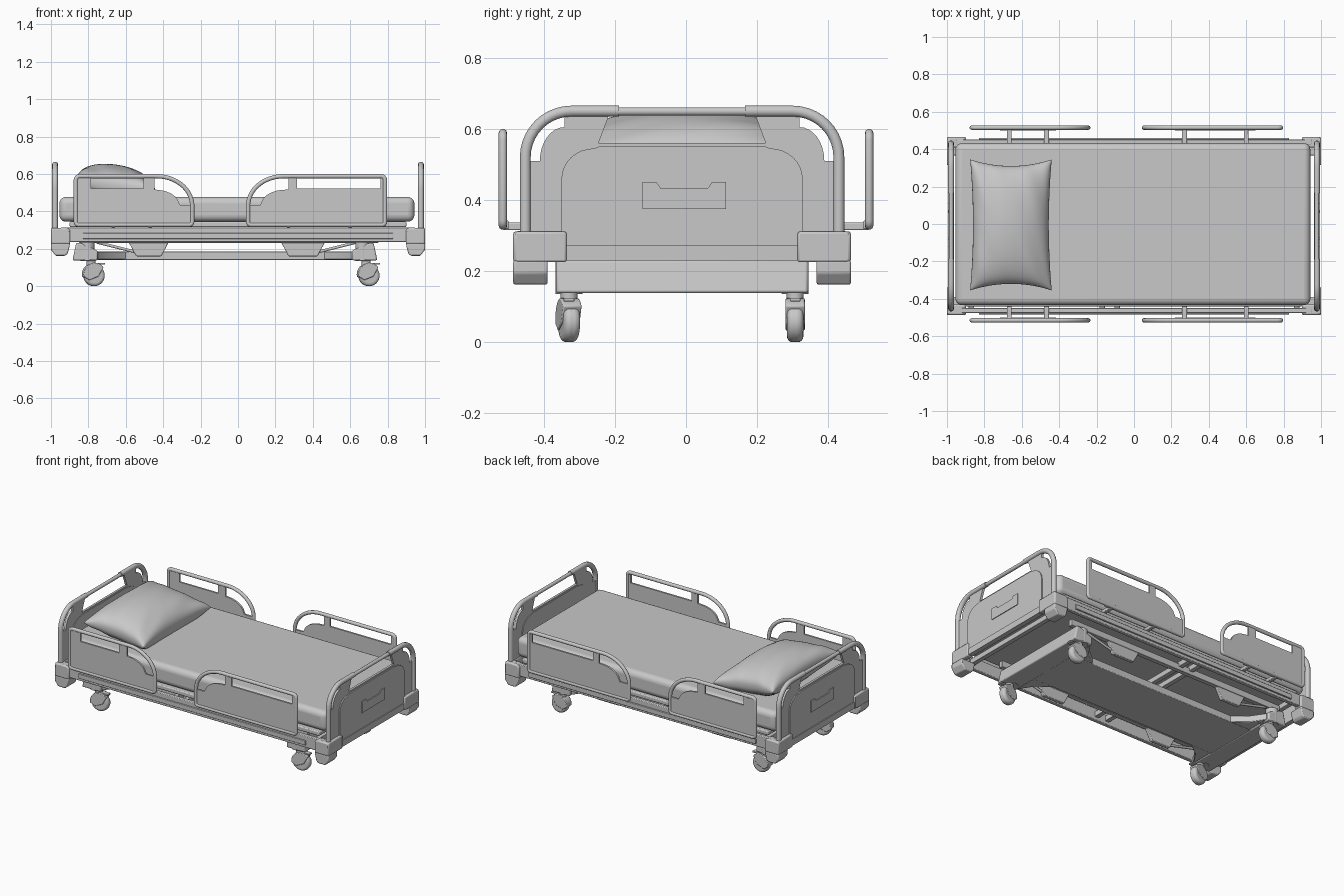
import bpy, bmesh
from math import sin, cos, pi, radians

cube = bpy.data.objects.get("Cube")
if cube:
    bpy.data.objects.remove(cube)

grey = bpy.data.materials.new("light_grey")
grey.use_nodes = True
tone = (0.58, 0.58, 0.58, 1)
grey.diffuse_color = tone
grey.node_tree.nodes["Principled BSDF"].inputs["Base Color"].default_value = tone
YC = -0.011  # slight sideways offset of the frame


def finish(bm, name, bevel=0.0, segs=2):
    bmesh.ops.recalc_face_normals(bm, faces=bm.faces)
    me = bpy.data.meshes.new(name)
    bm.to_mesh(me)
    bm.free()
    ob = bpy.data.objects.new(name, me)
    bpy.context.collection.objects.link(ob)
    me.materials.append(grey)
    bpy.ops.object.select_all(action='DESELECT')
    ob.select_set(True)
    bpy.context.view_layer.objects.active = ob
    bpy.ops.object.shade_smooth_by_angle(angle=radians(35))
    if bevel:
        m = ob.modifiers.new("Bevel", 'BEVEL')
        m.width, m.segments = bevel, segs
        m.limit_method = 'ANGLE'
    return ob


def prism(name, axis, pts, lo, hi, bevel=0.0, segs=2):
    """Extrude an outline along x (y,z points), y (x,z points) or z (x,y points)."""
    place = {'x': lambda a, b, t: (t, a, b), 'y': lambda a, b, t: (a, t, b),
             'z': lambda a, b, t: (a, b, t)}[axis]
    bm = bmesh.new()
    low = [bm.verts.new(place(a, b, lo)) for a, b in pts]
    high = [bm.verts.new(place(a, b, hi)) for a, b in pts]
    bm.faces.new(low)
    bm.faces.new(high)
    for i in range(len(pts)):
        j = (i + 1) % len(pts)
        bm.faces.new((low[i], low[j], high[j], high[i]))
    return finish(bm, name, bevel, segs)


def box(name, x, y, z, bevel=0.0, segs=2):
    return prism(name, 'z', [(x[0], y[0]), (x[1], y[0]), (x[1], y[1]), (x[0], y[1])],
                 z[0], z[1], bevel, segs)


def arc(cx, cy, rx, ry, a0, a1, n=10):
    steps = [radians(a0 + (a1 - a0) * i / n) for i in range(n + 1)]
    return [(cx + rx * cos(a), cy + ry * sin(a)) for a in steps]


def tube(name, points, radius, closed=False):
    cu = bpy.data.curves.new(name, 'CURVE')
    cu.dimensions = '3D'
    cu.bevel_depth, cu.bevel_resolution, cu.use_fill_caps = radius, 3, True
    sp = cu.splines.new('POLY')
    sp.points.add(len(points) - 1)
    for p, co in zip(sp.points, points):
        p.co = (*co, 1)
    sp.use_cyclic_u, sp.use_smooth = closed, True
    cu.materials.append(grey)
    ob = bpy.data.objects.new(name, cu)
    bpy.context.collection.objects.link(ob)
    return ob


def cylinder(name, centre, radius, length, axis, turn=0, bevel=0.0):
    bm = bmesh.new()
    bmesh.ops.create_cone(bm, cap_ends=True, segments=32, radius1=radius, radius2=radius, depth=length)
    ob = finish(bm, name, bevel, 4)
    ob.location = centre
    ob.rotation_euler = (pi / 2 if axis == 'y' else 0, 0, turn)
    return ob


# Mattress and the platform below it
box("mattress", (-0.955, 0.943), (-0.434, 0.432), (0.345, 0.477), 0.035, 5)
box("platform", (-0.9, 0.9), (-0.44, 0.43), (0.316, 0.345), 0.006)


# Pillow: puffed sheet with drawn-in edges, pointed corners and creases
def pillow(n=40):
    bm = bmesh.new()
    for side in (1, -1):
        grid = []
        for i in range(n + 1):
            row = []
            for j in range(n + 1):
                u, v = sin(pi * (i / n - 0.5)), sin(pi * (j / n - 0.5))
                puff = ((1 - u * u) * (1 - v * v)) ** 0.4
                x = -0.658 + 0.218 * u * (1 - 0.07 * (1 - v * v))
                y = -0.005 + 0.35 * v * (1 - 0.10 * (1 - u * u))
                crease = 0.012 * sin(10 * u + 5 * v) * abs(u * v)
                z = 0.535 - 0.025 * u + side * 0.116 * puff + crease * puff
                row.append(bm.verts.new((x, y, max(z, 0.474))))
            grid.append(row)
        for i in range(n):
            for j in range(n):
                bm.faces.new((grid[i][j], grid[i + 1][j], grid[i + 1][j + 1], grid[i][j + 1]))
    bmesh.ops.remove_doubles(bm, verts=bm.verts, dist=0.0005)
    ob = finish(bm, "pillow")
    ob.data.polygons.foreach_set("use_smooth", [True] * len(ob.data.polygons))


pillow()


# Head and foot boards
def mirrored(half):
    return [(a + YC, b) for a, b in half] + [(-a + YC, b) for a, b in reversed(half)]


opening = arc(0.33, 0.51, 0.07, 0.095, 90, 0, 8)
board = [(0.235, 0.56), (0.205, 0.64), (0.33, 0.64)] + opening + [(0.44, 0.51), (0.455, 0.235)]
raised = [(0.235, 0.55)] + arc(0.247, 0.46, 0.092, 0.085, 90, 0, 8) + [(0.339, 0.235)]
grip = [(-0.118, 0.375), (0.118, 0.375), (0.118, 0.45), (0.078, 0.45),
        (0.066, 0.433), (-0.066, 0.433), (-0.078, 0.45), (-0.118, 0.45)]
block = [(0.99, 0.312), (0.912, 0.312), (0.897, 0.3), (0.897, 0.225), (1.0, 0.225), (1.0, 0.3)]
foot = [(0.897, 0.23), (0.91, 0.175), (0.925, 0.162), (0.975, 0.162), (1.0, 0.195), (1.0, 0.23)]
for s, end in ((-1, "head"), (1, "foot")):
    prism(end + "_board", 'x', mirrored(board), s * 0.967, s * 0.982)
    prism(end + "_board_raised_panel", 'x', mirrored(raised), s * 0.963, s * 0.989)
    prism(end + "_board_handle_plate", 'x', [(a + YC + 0.006, b) for a, b in grip], s * 0.988, s * 0.994)
    box(end + "_board_lower_band", (s * 0.962, s * 0.994), (YC - 0.335, YC + 0.335), (0.23, 0.272))
    bend = [(0.441, 0.28), (0.441, 0.42)] + arc(0.311, 0.52, 0.13, 0.13, 0, 90) + [(0.177, 0.65)]
    for m, side in ((-1, "right"), (1, "left")):
        tube(f"{end}_board_{side}_tube", [(s * 0.978, YC + m * a, b) for a, b in bend], 0.016)
        # L-shaped cover wrapping the bed corner
        prism(f"{end}_{side}_corner_block", 'y', [(s * a, b) for a, b in block],
              YC + m * 0.42, YC + m * 0.475, 0.008)
        box(f"{end}_{side}_corner_end_plate", (s * 0.962, s), (YC + m * 0.325, YC + m * 0.47),
            (0.225, 0.311), 0.006)
        prism(f"{end}_{side}_corner_foot", 'y', [(s * a, b) for a, b in foot],
              YC + m * 0.378, YC + m * 0.475, 0.006)
    tube(end + "_board_grip_bar", [(s * 0.978, YC - 0.19, 0.649), (s * 0.978, YC + 0.19, 0.649)], 0.012)


# Side guards: bent tube, panel with a window, and support arms
def guard(name, y, start, d, length, win, post, arms):
    L = length
    path = ([(L, 0.345), (L, 0.44)] + arc(L - 0.19, 0.43, 0.19, 0.158, 5, 90, 12)
            + arc(0.02, 0.568, 0.02, 0.02, 90, 180, 4) + arc(0.015, 0.343, 0.015, 0.015, 180, 270, 4)
            + arc(L - 0.015, 0.343, 0.015, 0.015, 270, 360, 4))
    tube(name + "_tube", [(start + d * a, y, b) for a, b in path], 0.012, True)
    sheet = ([(0, 0.33), (L, 0.33), (L, 0.435), (L - 0.065, 0.435)]
             + arc(L - 0.195, 0.435, 0.125, 0.08, 10, 80, 7)
             + [(post[1], 0.517), (post[1], 0.585), (post[0], 0.585), (post[0], 0.522),
                (win, 0.522), (win, 0.585), (0.005, 0.585)])
    prism(name + "_panel", 'y', [(start + d * a, b) for a, b in sheet], y - 0.006, y + 0.006)
    s = 1 if y > 0 else -1
    for x in arms:
        box(name + "_support_arm", (x - 0.013, x + 0.013), (s * 0.4, s * 0.515), (0.315, 0.337), 0.004)
    box(name + "_hinge_tab", (arms[0] - 0.05, arms[1] + 0.05), (y - s * 0.016, y), (0.318, 0.342), 0.003)


for m, side in ((-1, "right"), (1, "left")):
    guard(side + "_head_guard", m * 0.515, -0.867, 1, 0.622, 0.082, (0.363, 0.42), (-0.667, -0.468))
    guard(side + "_foot_guard", m * 0.515, 0.786, -1, 0.732, 0.025, (0.47, 0.515), (0.27, 0.6))

    # Long frame rails on each side
    y = YC + m * 0.45
    box(side + "_main_rail", (-0.95, 0.95), (y - 0.015, y + 0.012), (0.236, 0.313), 0.004)
    box(side + "_outer_strip", (-0.83, 0.83), (y + m * 0.01, y + m * 0.022), (0.253, 0.284), 0.003)
    y = YC + m * 0.32
    box(side + "_inner_beam", (-0.85, 0.75), (y - 0.015, y + 0.015), (0.232, 0.275), 0.003)

    # Hanging brackets and slanted struts
    for a, b, t in ((-0.585, -0.37, 1), (0.23, 0.465, -1)):
        prism(side + "_bracket", 'y', [(a, 0.236), (a + 0.04, 0.16), (b - 0.04, 0.16), (b, 0.236)],
              y - 0.012, y + 0.012, 0.004)
        outer = a if t > 0 else b
        tube(side + "_strut", [(outer + t * 0.03, y, 0.185), (outer - t * 0.17, y, 0.235)], 0.008)

# Cross members under the platform
for x in (-0.87, -0.17, -0.09, 0.87):
    box("cross_member", (x - 0.015, x + 0.015), (YC - 0.44, YC + 0.44), (0.255, 0.29), 0.003)

# Lower chassis: central tray, end beams and gussets
box("chassis_tray", (-0.78, 0.68), (YC - 0.18, YC + 0.18), (0.14, 0.186), 0.004)
for name, x0, x1, slant in (("head", -0.885, -0.75, 0.02), ("foot", 0.745, 0.61, -0.02)):
    prism(name + "_end_beam", 'y', [(x0, 0.138), (x1, 0.138), (x1, 0.19), (x0 + slant * 2, 0.232),
                                    (x0 + slant, 0.232)], YC - 0.355, YC + 0.355, 0.008)
    t = 1 if x1 < 0 else -1
    for m in (-1, 1):
        prism(name + "_gusset", 'z', [(x1, YC + m * 0.34), (x1 + t * 0.06, YC + m * 0.25),
                                      (x1 + t * 0.16, YC + m * 0.17), (x1, YC + m * 0.17)], 0.142, 0.186, 0.004)

# Casters: post, wheel, cover and brake pedal
for x, post in ((-0.77, -0.805), (0.7, 0.665)):
    for m in (-1, 1):
        y, turn = YC + m * 0.318, radians(12 if m < 0 else 0)
        cylinder("caster_post", (post, y, 0.185), 0.038, 0.1, 'z', 0, 0.003)
        cylinder("caster_stem", (x - 0.015, y, 0.125), 0.024, 0.04, 'z')
        cylinder("caster_wheel", (x, y, 0.057), 0.057, 0.046, 'y', turn, 0.016)
        cover = prism("caster_cover", 'y', arc(0, 0, 0.062, 0.062, 40, 190, 14)
                      + [(-0.03, -0.03), (0.02, -0.01)], -0.027, 0.027, 0.004)
        cover.location, cover.rotation_euler = (x, y, 0.062), (0, 0, turn)
        box("caster_pedal", (x + 0.02, x + 0.06), (y - 0.015, y + 0.015), (0.115, 0.125), 0.002)
